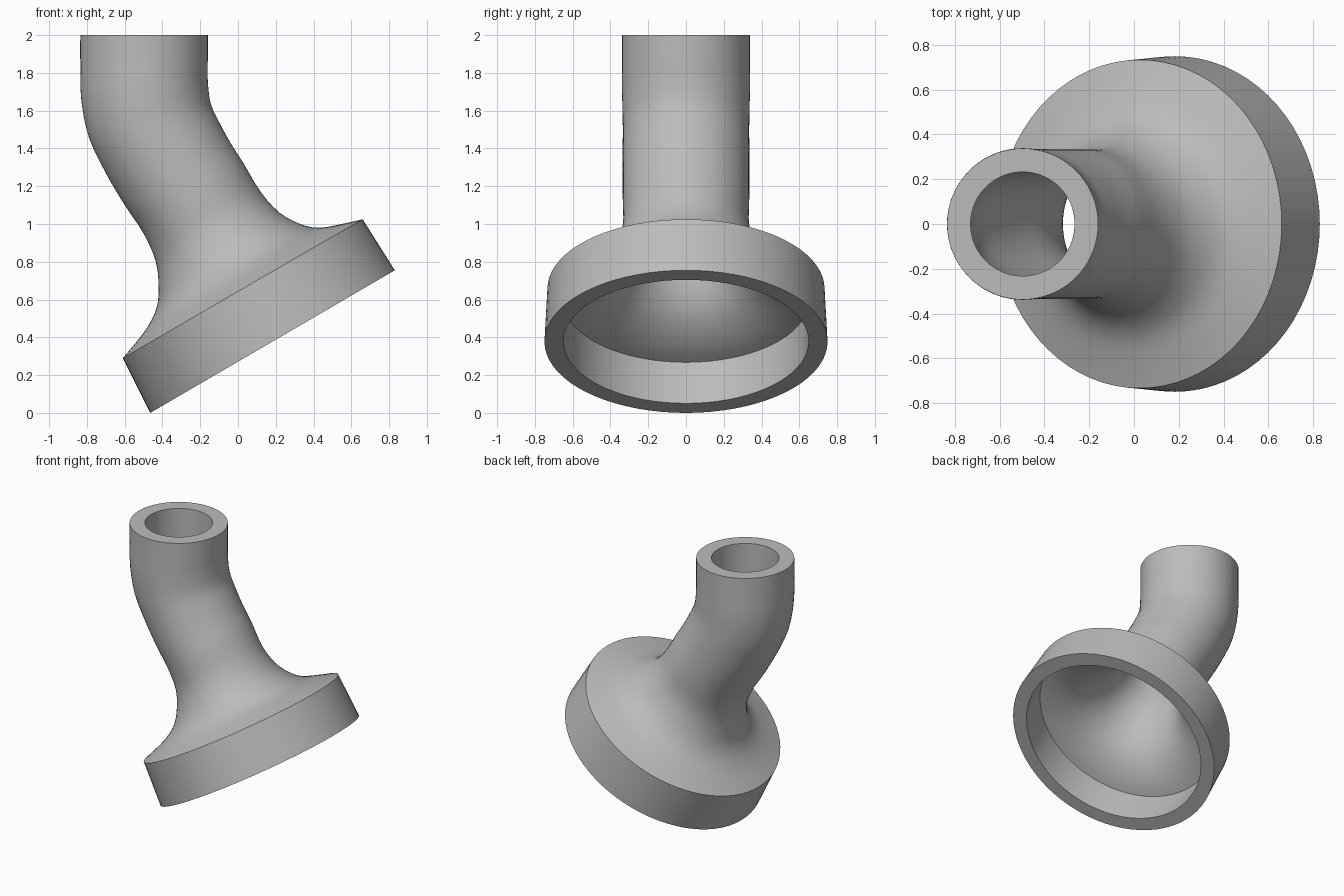
import bpy
import bmesh
import math
from mathutils import Vector

cube = bpy.data.objects.get("Cube")
if cube:
    bpy.data.objects.remove(cube)

SEGMENTS = 72
WALL = 0.105

grey = bpy.data.materials.new("plain grey")
grey.use_nodes = True
colour = (0.5, 0.5, 0.5, 1)
grey.diffuse_color = colour
grey.node_tree.nodes["Principled BSDF"].inputs["Base Color"].default_value = colour

# Flare and bent neck: left and right ends (x, z) of each section
SECTIONS = [
    ((-0.61, 0.29), (0.66, 1.025)),
    ((-0.53, 0.385), (0.55, 1.0)),
    ((-0.47, 0.47), (0.43, 0.98)),
    ((-0.43, 0.56), (0.33, 1.0)),
    ((-0.42, 0.66), (0.22, 1.06)),
    ((-0.435, 0.8), (0.12, 1.17)),
    ((-0.5, 0.95), (0.03, 1.32)),
    ((-0.6, 1.1), (-0.04, 1.43)),
    ((-0.7, 1.27), (-0.1, 1.54)),
    ((-0.79, 1.46), (-0.145, 1.64)),
    ((-0.83, 1.66), (-0.16, 1.76)),
    ((-0.835, 1.85), (-0.16, 1.87)),
    ((-0.835, 2), (-0.16, 2)),
]
# Wall thinning and drop of the inner surface under the flare
INNER = [(0.085, 0.075), (0.06, 0.09), (0.07, 0.08), (0.085, 0.06), (0.1, 0.03)]


def section(left, right):
    """Centre, half axis and depth radius of one section."""
    a, b = (Vector((p[0], 0, p[1])) for p in (left, right))
    half = (b - a) / 2
    return (a + b) / 2, half, max(half.length, 0.335)


def shrink(sec, wall, drop):
    centre, half, depth = sec
    normal = Vector((-half.z, 0, half.x)).normalized()
    return (centre - normal * drop, half * (1 - wall / half.length), depth - wall)


def spline(p0, p1, p2, p3, t):
    return 0.5 * (2 * p1 + (p2 - p0) * t + (2 * p0 - 5 * p1 + 4 * p2 - p3) * t**2
                  + (3 * p1 - p0 - 3 * p2 + p3) * t**3)


def refine(secs, steps=3):
    """Add smoothly interpolated sections."""
    padded = [secs[0]] + secs + [secs[-1]]
    out = []
    for i in range(len(secs) - 1):
        for s in range(steps):
            out.append(tuple(spline(*values, s / steps) for values in zip(*padded[i:i + 4])))
    return out + [secs[-1]]


outer = [section(*s) for s in SECTIONS]
inner = [shrink(s, *(INNER[i] if i < len(INNER) else (WALL, 0))) for i, s in enumerate(outer)]
rim = section((-0.465, 0), (0.83, 0.755))
mouth = shrink(rim, 0.1, 0)

# Closed loop of sections: collar, outer skin, top lip, bore, mouth wall
loop = [rim] + refine(outer) + refine(inner)[::-1] + [mouth]

bm = bmesh.new()
rings = []
for centre, half, depth in loop:
    ring = []
    for i in range(SEGMENTS):
        a = math.tau * i / SEGMENTS
        ring.append(bm.verts.new(centre + half * math.cos(a) + Vector((0, depth * math.sin(a), 0))))
    rings.append(ring)
for ring, following in zip(rings, rings[1:] + rings[:1]):
    for i in range(SEGMENTS):
        j = (i + 1) % SEGMENTS
        bm.faces.new((ring[i], ring[j], following[j], following[i]))
bmesh.ops.recalc_face_normals(bm, faces=bm.faces)

mesh = bpy.data.meshes.new("flared_pipe_adapter")
bm.to_mesh(mesh)
bm.free()
mesh.materials.append(grey)
pipe = bpy.data.objects.new("flared_pipe_adapter", mesh)
bpy.context.collection.objects.link(pipe)
bpy.ops.object.select_all(action="DESELECT")
pipe.select_set(True)
bpy.context.view_layer.objects.active = pipe
bpy.ops.object.shade_smooth_by_angle(angle=math.radians(35))
